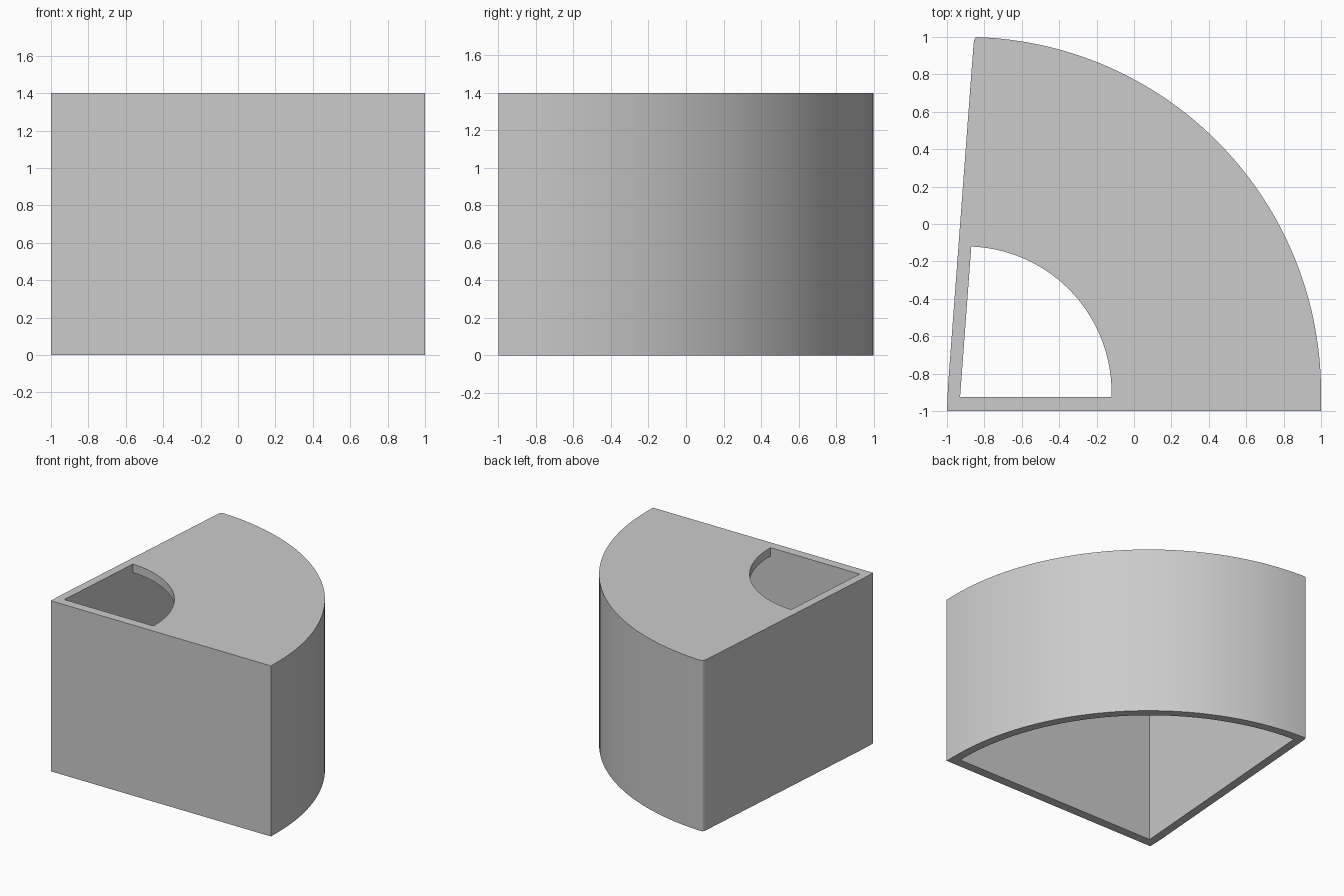
import bpy, bmesh
from math import sin, cos, radians
from mathutils import Vector

cube = bpy.data.objects.get("Cube")
if cube:
    bpy.data.objects.remove(cube, do_unlink=True)

HEIGHT, CEILING = 1.4, 1.33
CENTRE = -0.9            # arc centre, same on x and y


def arc(radius, start, end, steps):
    """Points on an arc around the shared centre, angles in degrees."""
    angles = [radians(start + (end - start) * i / steps) for i in range(steps + 1)]
    return [(CENTRE + radius * cos(a), CENTRE + radius * sin(a)) for a in angles]


# Outlines seen from above
outer = [(-1, -1), (1, -1)] + arc(1.9, 0, 88.2, 48)
outer += [(-0.848, 0.995), (-0.855, 0.982), (-0.858, 0.96), (-0.994, -0.86)]
corner = [(-0.93, -0.925)]
hole_arc = [(-0.12, -0.925)] + arc(0.78, 0, 87.8, 28)
inner_arc = [(0.93, -0.925)] + arc(1.83, 0, 86.6, 48)
cavity = corner + hole_arc[:1] + inner_arc + hole_arc[-1:]
hole = corner + hole_arc
ceiling = inner_arc + hole_arc[::-1]

bm = bmesh.new()


def ring(points, z):
    return [bm.verts.new((x, y, z)) for x, y in points]


def wall(points, low, high):
    """Vertical band along a closed outline."""
    a, b = ring(points, low), ring(points, high)
    for i in range(len(a)):
        j = (i + 1) % len(a)
        bm.faces.new((a[i], a[j], b[j], b[i]))


def flat_ring(outline, opening, z):
    """Flat face between an outline and the opening inside it."""
    edges = []
    for points in (outline, opening):
        v = ring(points, z)
        edges += [bm.edges.new((v[i - 1], v[i])) for i in range(len(v))]
    bmesh.ops.triangle_fill(bm, use_beauty=True, use_dissolve=False,
                            edges=edges, normal=Vector((0, 0, 1)))


# Outer and inner walls, and the lip of the opening
wall(outer, 0, HEIGHT)
wall(cavity, 0, CEILING)
wall(hole, CEILING, HEIGHT)
# Top, bottom rim and underside of the top plate
flat_ring(outer, hole, HEIGHT)
flat_ring(outer, cavity, 0)
under = bm.faces.new(ring(ceiling, CEILING))
bmesh.ops.triangulate(bm, faces=[under])

bmesh.ops.remove_doubles(bm, verts=bm.verts, dist=0.0005)
bmesh.ops.recalc_face_normals(bm, faces=bm.faces)

mesh = bpy.data.meshes.new("quarter_round_housing")
bm.to_mesh(mesh)
bm.free()
housing = bpy.data.objects.new("quarter_round_housing", mesh)
bpy.context.collection.objects.link(housing)

# Plain grey material
grey = bpy.data.materials.new("plain_grey")
grey.use_nodes = True
colour = (0.6, 0.6, 0.6, 1)
grey.diffuse_color = colour
grey.node_tree.nodes["Principled BSDF"].inputs["Base Color"].default_value = colour
mesh.materials.append(grey)

# Smooth curved walls, sharp corners
bpy.context.view_layer.objects.active = housing
housing.select_set(True)
bpy.ops.object.shade_smooth_by_angle(angle=radians(25))
